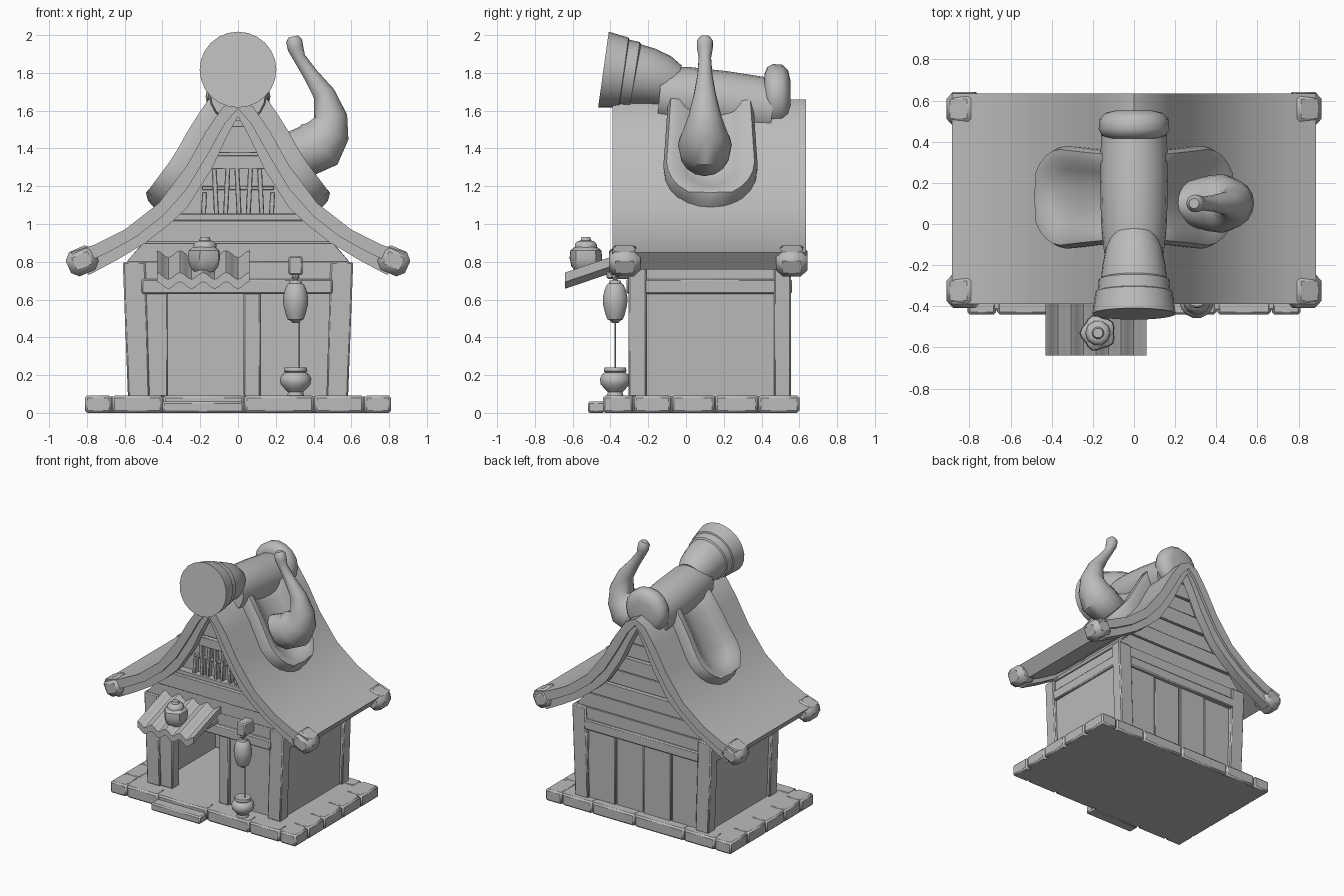
import bpy, bmesh, math
from mathutils import Vector, Matrix

if "Cube" in bpy.data.objects:
    bpy.data.objects.remove(bpy.data.objects["Cube"])

mat = bpy.data.materials.new("plain_grey")
mat.diffuse_color = (0.5, 0.5, 0.5, 1)
mat.use_nodes = True
mat.node_tree.nodes["Principled BSDF"].inputs["Base Color"].default_value = mat.diffuse_color


def finish(name, bm, angle=35, bevel=0):
    bmesh.ops.recalc_face_normals(bm, faces=bm.faces)
    me = bpy.data.meshes.new(name)
    bm.to_mesh(me)
    bm.free()
    me.materials.append(mat)
    ob = bpy.data.objects.new(name, me)
    bpy.context.collection.objects.link(ob)
    if bevel:
        m = ob.modifiers.new("bevel", 'BEVEL')
        m.width, m.segments = bevel, 1
    bpy.ops.object.select_all(action='DESELECT')
    ob.select_set(True)
    bpy.context.view_layer.objects.active = ob
    bpy.ops.object.shade_smooth_by_angle(angle=math.radians(angle))
    return ob


def box(name, x0, x1, y0, y1, z0, z1, bevel=0.008, taper=False, turn=0):
    """Box between limits; taper narrows it towards the floor, turn rotates about y."""
    bm = bmesh.new()
    bmesh.ops.create_cube(bm, size=1)
    c = Vector(((x0 + x1) / 2, (y0 + y1) / 2, (z0 + z1) / 2))
    rot = Matrix.Rotation(turn, 3, 'Y')
    for v in bm.verts:
        v.co = rot @ Vector((v.co.x * (x1 - x0), v.co.y * (y1 - y0), v.co.z * (z1 - z0))) + c
        if taper:
            v.co.x *= 0.95 + 0.0625 * v.co.z
    return finish(name, bm, bevel=bevel)


def prism(name, pts, y0, y1, shear=0, bevel=0):
    """Extrude an (x, z) outline along y."""
    bm = bmesh.new()
    a = [bm.verts.new((x, y0, z)) for x, z in pts]
    b = [bm.verts.new((x, y1, z + shear * (y1 - y0))) for x, z in pts]
    n = len(pts)
    bm.faces.new(a)
    bm.faces.new(b)
    for i in range(n):
        bm.faces.new((a[i], a[(i + 1) % n], b[(i + 1) % n], b[i]))
    return finish(name, bm, bevel=bevel)


def sweep(name, path, n=16, lobes=0):
    """Tube through (x, y, z, radius) points; lobes ripples its outline."""
    bm = bmesh.new()
    P = [Vector(p[:3]) for p in path]
    rings = []
    for i, p in enumerate(path):
        t = (P[min(i + 1, len(P) - 1)] - P[max(i - 1, 0)]).normalized()
        u = t.cross(Vector((1, 0, 0)) if abs(t.y) > 0.7 else Vector((0, 1, 0))).normalized()
        w = t.cross(u)
        ring = []
        for k in range(n):
            a = 2 * math.pi * k / n
            r = p[3] * (1 + (0.08 * math.cos(lobes * a) if lobes else 0))
            ring.append(bm.verts.new(P[i] + r * (u * math.cos(a) + w * math.sin(a))))
        rings.append(ring)
    for r0, r1 in zip(rings, rings[1:]):
        for k in range(n):
            bm.faces.new((r0[k], r0[(k + 1) % n], r1[(k + 1) % n], r1[k]))
    bm.faces.new(rings[0])
    bm.faces.new(rings[-1])
    return finish(name, bm, 40)


def turned(name, x, y, prof, n=14, lobes=0):
    return sweep(name, [(x, y, z, r) for z, r in prof], n, lobes)


# Base slab, edge stones and door step
box("base", -0.8, 0.78, -0.42, 0.585, 0, 0.088)
for s in (-1, 1):
    for y0, y1 in ((-0.44, -0.28), (-0.275, -0.08), (-0.075, 0.15), (0.155, 0.38), (0.385, 0.6)):
        box("edge_stone", s * 0.74 - 0.07, s * 0.74 + 0.07, y0, y1, 0, 0.092, 0.012)
for x0, x1 in ((-0.665, -0.4), (-0.395, 0.03), (0.035, 0.4), (0.405, 0.665)):
    for y0 in (-0.44, 0.49):
        box("edge_stone", x0, x1, y0, y0 + 0.11, 0, 0.092, 0.012)
box("step", -0.4, 0.03, -0.52, -0.43, 0, 0.06, 0.01)

# Walls around a hollow room with an open doorway
for s in (-1, 1):
    box("side_wall", s * 0.565 - 0.02, s * 0.565 + 0.02, -0.26, 0.52, 0.08, 0.8, 0, True)
    box("side_beam", s * 0.585 - 0.02, s * 0.585 + 0.02, -0.25, 0.5, 0.63, 0.71, taper=True)
    for y0, y1 in ((-0.305, -0.21), (0.465, 0.555)):
        box("corner_post", s * 0.55 - 0.06, s * 0.55 + 0.06, y0, y1, 0.085, 0.8, taper=True)
box("front_wall_left", -0.53, -0.38, -0.265, -0.23, 0.08, 0.8, 0)
box("front_wall_right", 0.1, 0.53, -0.265, -0.23, 0.08, 0.8, 0)
box("front_wall_top", -0.5, 0.5, -0.268, -0.228, 0.63, 0.8, 0)
box("door_post_left", -0.5, -0.37, -0.29, -0.2, 0.085, 0.64)
box("door_post_right", 0.03, 0.12, -0.29, -0.2, 0.085, 0.64)
box("door_lintel", -0.51, 0.5, -0.315, -0.24, 0.63, 0.71)
box("wall_plate", -0.585, 0.585, -0.29, 0.54, 0.71, 0.8, 0)
box("back_wall", -0.53, 0.53, 0.49, 0.515, 0.08, 0.8, 0)
box("back_lintel", -0.5, 0.5, 0.5, 0.56, 0.63, 0.71)
for i in range(4):
    x = -0.48 + i * 0.242
    box("back_plank", x, x + 0.235, 0.5, 0.525 + 0.008 * (i % 2), 0.085, 0.64, 0.005)

# Curved roof: outer and inner half profiles
outer = [(0, 1.66), (0.08, 1.62), (0.17, 1.49), (0.27, 1.31), (0.42, 1.11), (0.6, 0.97), (0.76, 0.89), (0.885, 0.85)]
inner = [(0, 1.57), (0.06, 1.46), (0.14, 1.29), (0.27, 1.085), (0.38, 0.985), (0.49, 0.9), (0.64, 0.81), (0.79, 0.73)]


def roof_outline(f):
    low = [(a[0] + (b[0] - a[0]) * f, a[1] + (b[1] - a[1]) * f) for a, b in zip(outer, inner)]
    return ([(-x, z) for x, z in outer[:0:-1]] + outer + low[::-1] + [(-x, z) for x, z in low[1:]])


prism("roof", roof_outline(0.75), -0.34, 0.59)
for y0 in (-0.39, 0.565):
    prism("barge_board", roof_outline(0.55), y0, y0 + 0.07)
for y0 in (-0.37, 0.545):
    prism("barge_trim", roof_outline(1.0), y0, y0 + 0.07)
for s in (-1, 1):
    for y in (-0.325, 0.56):
        box("eave_cap", s * 0.825 - 0.08, s * 0.825 + 0.08, y - 0.083, y + 0.083, 0.735, 0.875, 0.035, turn=s * 0.42)


# Gable walls, planks and barred window
def gable_width(z):
    for a, b in zip(inner, inner[1:]):
        if b[1] <= z <= a[1]:
            return min(0.59, a[0] + (b[0] - a[0]) * (a[1] - z) / (a[1] - b[1]) + 0.015)
    return 0.0


def plank(name, z0, z1, y0, y1):
    w0, w1 = gable_width(z0), gable_width(z1)
    prism(name, [(-w0, z0), (w0, z0), (w1, z1), (-w1, z1)], y0, y1, bevel=0.004)


levels = [0.79, 0.9, 1.03, 1.17, 1.3, 1.42, 1.55]
prism("gable_core", [(-gable_width(z), z) for z in levels] + [(gable_width(z), z) for z in levels[::-1]], -0.25, 0.5)
for z0, z1, y in ((0.8, 0.9, -0.3), (0.905, 1.02, -0.32), (1.02, 1.055, -0.3), (1.29, 1.365, -0.3), (1.375, 1.52, -0.29)):
    plank("front_plank", z0, z1, y, -0.24)
for i in range(6):
    z = 0.8 + i * 0.122
    plank("back_gable_plank", z, z + 0.115, 0.49, 0.53 + 0.012 * (i % 2))
for i in range(7):
    x = -0.18 + i * 0.06
    box("window_bar", x - 0.013, x + 0.013, -0.29, -0.25, 1.04, 1.3 if abs(x) < 0.14 else 1.17, 0.004, turn=0.05 * (-1) ** i)
box("window_rail", -0.19, 0.19, -0.28, -0.25, 1.18, 1.2, 0.003)

# Ridge roll, front drum and rear cap
sweep("ridge", [(0, -0.14, 1.685, 0.145), (0, 0, 1.672, 0.16), (0, 0.2, 1.645, 0.165), (0, 0.46, 1.61, 0.16)], 20)
sweep("ridge_drum", [(0, -0.437, 1.817, 0.203), (0, -0.33, 1.802, 0.187), (0, -0.327, 1.8015, 0.177),
                     (0, -0.27, 1.793, 0.172), (0, -0.267, 1.7925, 0.161), (0, -0.2, 1.78, 0.153),
                     (0, -0.12, 1.757, 0.137), (0, -0.06, 1.735, 0.11)], 24)
sweep("ridge_end_cap", [(0, 0.415, 1.675, 0.12), (0, 0.43, 1.675, 0.155), (0, 0.46, 1.675, 0.172),
                        (0, 0.51, 1.675, 0.168), (0, 0.54, 1.675, 0.14), (0, 0.552, 1.675, 0.09)], 16)


# Rounded saddle flaps lying over both slopes
def on_roof(s, h):
    for i, (a, b) in enumerate(zip(outer, outer[1:])):
        d = Vector((b[0] - a[0], b[1] - a[1]))
        if s <= d.length or i == len(outer) - 2:
            f = s / d.length
            n = Vector((-d.y, d.x)).normalized()
            return a[0] + d.x * f + n.x * h, a[1] + d.y * f + n.y * h
        s -= d.length


def flap(side):
    bm = bmesh.new()
    R, s0, cy = 0.245, 0.49, 0.13
    contour = [(-1, s0 * k / 5, 0) for k in range(5)]
    contour += [(-math.cos(math.pi * k / 12), s0, R * math.sin(math.pi * k / 12)) for k in range(13)]
    contour += [(1, s0 * k / 5, 0) for k in range(4, -1, -1)]
    rings = []
    for rho, h in ((1, -0.03), (1.02, 0.045), (0.95, 0.085), (0.75, 0.085), (0.55, 0.05), (0.25, 0.03), (0, 0.028)):
        ring = []
        for c, s, e in contour:
            x, z = on_roof(s + rho * e, h)
            ring.append(bm.verts.new((side * x, cy + rho * R * c * (0.88 + 0.12 * s / s0), z)))
        rings.append(ring)
    for r0, r1 in zip(rings, rings[1:]):
        for k in range(len(contour) - 1):
            bm.faces.new((r0[k], r0[k + 1], r1[k + 1], r1[k]))
    bmesh.ops.remove_doubles(bm, verts=bm.verts, dist=0.0005)
    finish("saddle_flap", bm, 50)


flap(1)
flap(-1)

# Gourd-shaped horn on the right slope
sweep("horn", [(0.2, 0.1, 1.4, 0.07), (0.27, 0.1, 1.385, 0.11), (0.36, 0.1, 1.385, 0.135), (0.43, 0.1, 1.42, 0.143),
               (0.475, 0.1, 1.49, 0.118), (0.49, 0.1, 1.57, 0.088), (0.455, 0.1, 1.69, 0.058),
               (0.385, 0.1, 1.79, 0.04), (0.325, 0.1, 1.88, 0.033), (0.305, 0.1, 1.93, 0.042),
               (0.297, 0.1, 1.97, 0.043), (0.292, 0.1, 1.993, 0.025)], 16)

# Wavy awning over the doorway with a lobed ornament
N = 32
wave = [(-0.43 + 0.49 * i / N, 0.725 + 0.018 * math.cos(i * math.pi / 4)) for i in range(N + 1)]
prism("awning", wave + [(x, z - 0.05) for x, z in wave[::-1]], -0.64, -0.3, 0.34)
box("awning_board", -0.4, 0.03, -0.42, -0.25, 0.71, 0.75)
turned("ornament_body", -0.175, -0.53, [(0.745, 0.05), (0.775, 0.075), (0.82, 0.084), (0.86, 0.08), (0.885, 0.05)], 20, 5)
turned("ornament_top", -0.175, -0.53, [(0.875, 0.062), (0.895, 0.06), (0.91, 0.045), (0.912, 0.03), (0.93, 0.024)], 10)

# Hanging lantern, cord and standing pot
LX, LY = 0.305, -0.375
box("lantern_bracket", LX - 0.037, LX + 0.037, LY - 0.03, -0.25, 0.73, 0.83)
turned("lantern_hook", LX, LY, [(0.69, 0.022), (0.705, 0.012), (0.72, 0.022), (0.735, 0.014)], 8)
turned("lantern", LX, LY, [(0.475, 0.015), (0.49, 0.03), (0.495, 0.042), (0.52, 0.052), (0.57, 0.065), (0.61, 0.067),
                           (0.65, 0.058), (0.68, 0.045), (0.685, 0.035), (0.7, 0.03)])
turned("lantern_cord", LX + 0.02, LY, [(0.23, 0.004), (0.49, 0.004)], 6)
turned("pot", LX, LY, [(0.09, 0.045), (0.11, 0.04), (0.125, 0.055), (0.15, 0.078), (0.18, 0.084), (0.205, 0.07),
                       (0.215, 0.055), (0.222, 0.062), (0.24, 0.058)])
